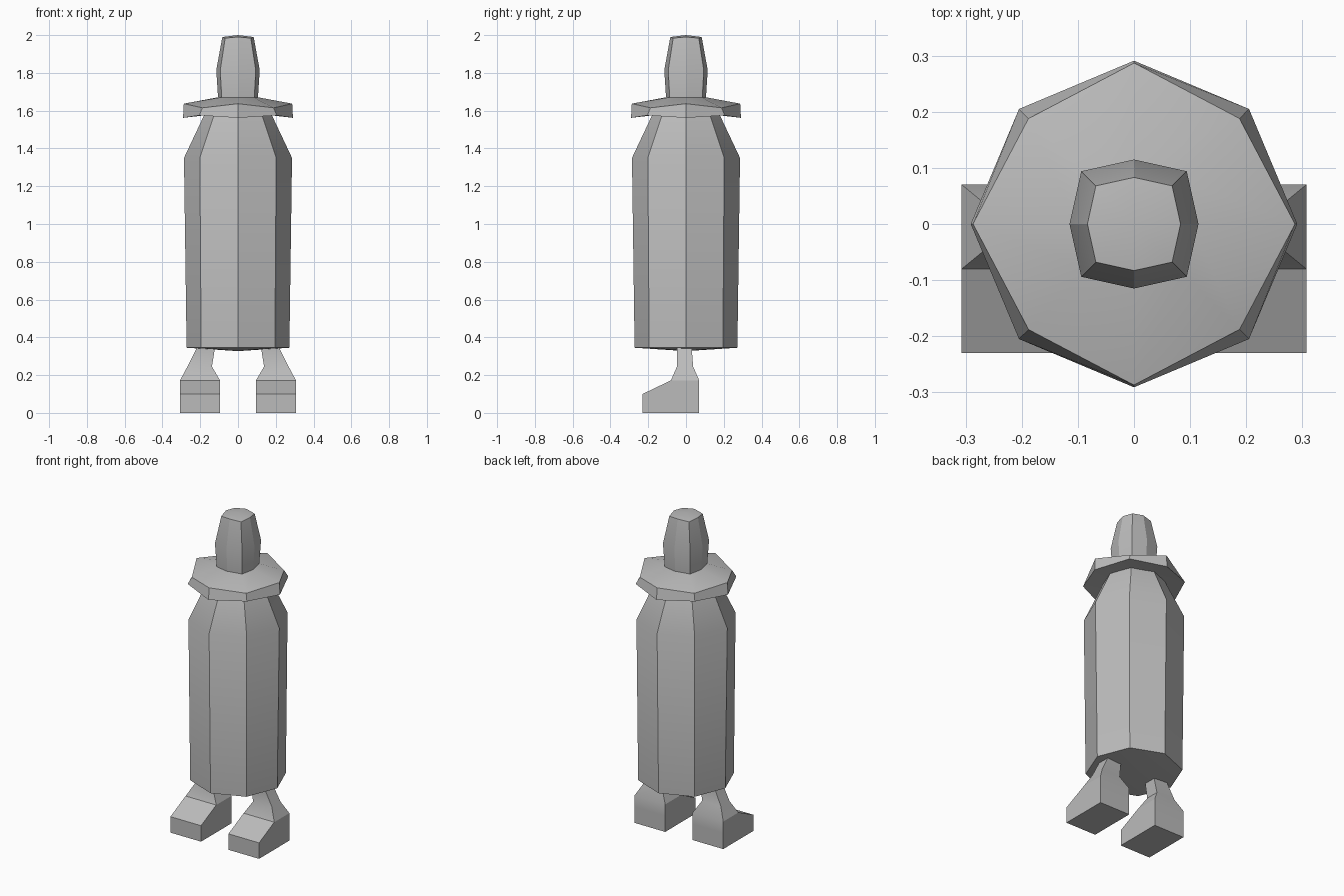
import bpy, math

if "Cube" in bpy.data.objects:
    bpy.data.objects.remove(bpy.data.objects["Cube"])

grey = bpy.data.materials.new("stone_grey")
grey.diffuse_color = (0.5, 0.5, 0.5, 1)
grey.use_nodes = True
grey.node_tree.nodes["Principled BSDF"].inputs["Base Color"].default_value = grey.diffuse_color


def make(name, verts, faces):
    me = bpy.data.meshes.new(name)
    me.from_pydata(verts, [], faces)
    me.update()
    ob = bpy.data.objects.new(name, me)
    bpy.context.collection.objects.link(ob)
    me.materials.append(grey)
    bpy.context.view_layer.objects.active = ob
    ob.select_set(True)
    bpy.ops.object.shade_smooth_by_angle(angle=math.radians(25))
    ob.select_set(False)
    return ob


def bridge(n, rings):
    """Quads between stacked rings of n points, ordered bottom to top."""
    return [(r * n + i, r * n + (i + 1) % n, (r + 1) * n + (i + 1) % n, (r + 1) * n + i)
            for r in range(rings - 1) for i in range(n)]


def octagon_stack(name, rings, bottom, top):
    """Rings are (straight radius, straight z, corner half-width, corner z)."""
    verts = []
    for r, z, c, cz in rings:
        for i in range(8):
            a = i * math.pi / 4
            rad, h = (c * math.sqrt(2), cz) if i % 2 else (r, z)
            verts.append((rad * math.cos(a), rad * math.sin(a), h))
    faces = bridge(8, len(rings))
    k = len(verts)
    verts += [(0, 0, bottom), (0, 0, top)]
    last = k - 8
    for i in range(8):
        j = (i + 1) % 8
        faces += [(k, j, i), (k + 1, last + i, last + j)]
    return make(name, verts, faces)


# Tall eight-sided body with tapered shoulders
octagon_stack("body", [(0.272, 0.345, 0.195, 0.345), (0.286, 1.35, 0.202, 1.35),
                       (0.168, 1.6, 0.119, 1.6)], 0.327, 1.6)

# Flared collar with a shallow sloped top
octagon_stack("collar", [(0.13, 1.585, 0.092, 1.585), (0.291, 1.562, 0.205, 1.575),
                         (0.287, 1.637, 0.188, 1.615), (0.10, 1.672, 0.08, 1.672)],
              1.585, 1.672)

# Rounded-square head
octagon_stack("head", [(0.105, 1.66, 0.086, 1.66), (0.115, 1.815, 0.094, 1.815),
                       (0.083, 1.99, 0.068, 1.984)], 1.66, 2.0)

# Wedge feet rising into narrow ankles: rings of (x0, x1, y0, y1, front z, back z)
foot = [(0.095, 0.307, -0.23, 0.07, 0, 0),
        (0.095, 0.307, -0.23, 0.07, 0.10, 0.10),
        (0.095, 0.307, -0.08, 0.07, 0.172, 0.172),
        (0.138, 0.268, -0.048, 0.038, 0.245, 0.245),
        (0.122, 0.218, -0.048, 0.03, 0.345, 0.345)]
for side, s in (("left", 1), ("right", -1)):
    verts = []
    for x0, x1, y0, y1, zf, zb in foot:
        verts += [(s * x0, y0, zf), (s * x1, y0, zf), (s * x1, y1, zb), (s * x0, y1, zb)]
    faces = bridge(4, len(foot)) + [(3, 2, 1, 0), (16, 17, 18, 19)]
    if s < 0:
        faces = [f[::-1] for f in faces]
    make(side + "_foot", verts, faces)
